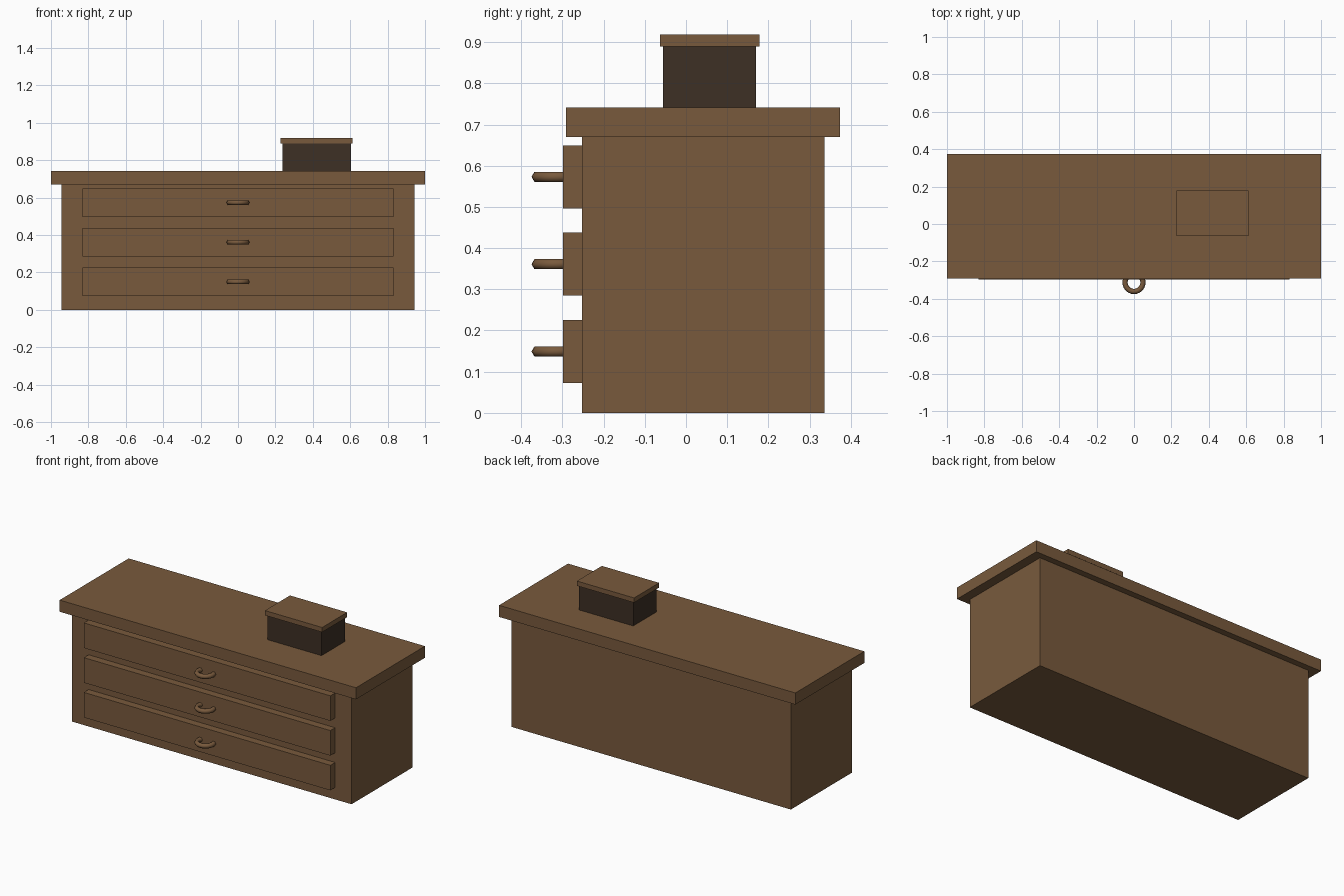
import bpy

if "Cube" in bpy.data.objects:
    bpy.data.objects.remove(bpy.data.objects["Cube"])


def material(name, rgb):
    m = bpy.data.materials.new(name)
    m.diffuse_color = (*rgb, 1)
    m.use_nodes = True
    m.node_tree.nodes["Principled BSDF"].inputs["Base Color"].default_value = m.diffuse_color
    return m


wood = material("brown_wood", (0.19, 0.102, 0.046))
dark = material("dark_wood", (0.047, 0.029, 0.018))


def box(name, x, y, z, mat):
    """Axis-aligned box from (min, max) ranges."""
    bpy.ops.mesh.primitive_cube_add(
        size=1, location=[(a + b) / 2 for a, b in (x, y, z)])
    ob = bpy.context.object
    ob.name = name
    ob.scale = [b - a for a, b in (x, y, z)]
    bpy.ops.object.transform_apply(location=False, rotation=False, scale=True)
    ob.data.materials.append(mat)
    return ob


# Cabinet and overhanging top
box("cabinet_body", (-0.943, 0.943), (-0.252, 0.336), (0, 0.67), wood)
box("cabinet_top", (-1, 1), (-0.291, 0.374), (0.67, 0.741), wood)

# Drawers with ring pulls
for i in range(3):
    z = 0.149 + 0.212 * i
    box(f"drawer_{i + 1}", (-0.832, 0.832), (-0.298, -0.252),
        (z - 0.0765, z + 0.0765), wood)
    bpy.ops.mesh.primitive_torus_add(
        location=(0, -0.313, z), major_radius=0.048, minor_radius=0.014,
        major_segments=24, minor_segments=6)
    ring = bpy.context.object
    ring.name = f"ring_pull_{i + 1}"
    ring.data.materials.append(wood)
    bpy.ops.object.shade_smooth()

# Small chest standing on top
box("chest_box", (0.237, 0.603), (-0.056, 0.17), (0.741, 0.889), dark)
box("chest_lid", (0.226, 0.612), (-0.063, 0.178), (0.889, 0.918), wood)
